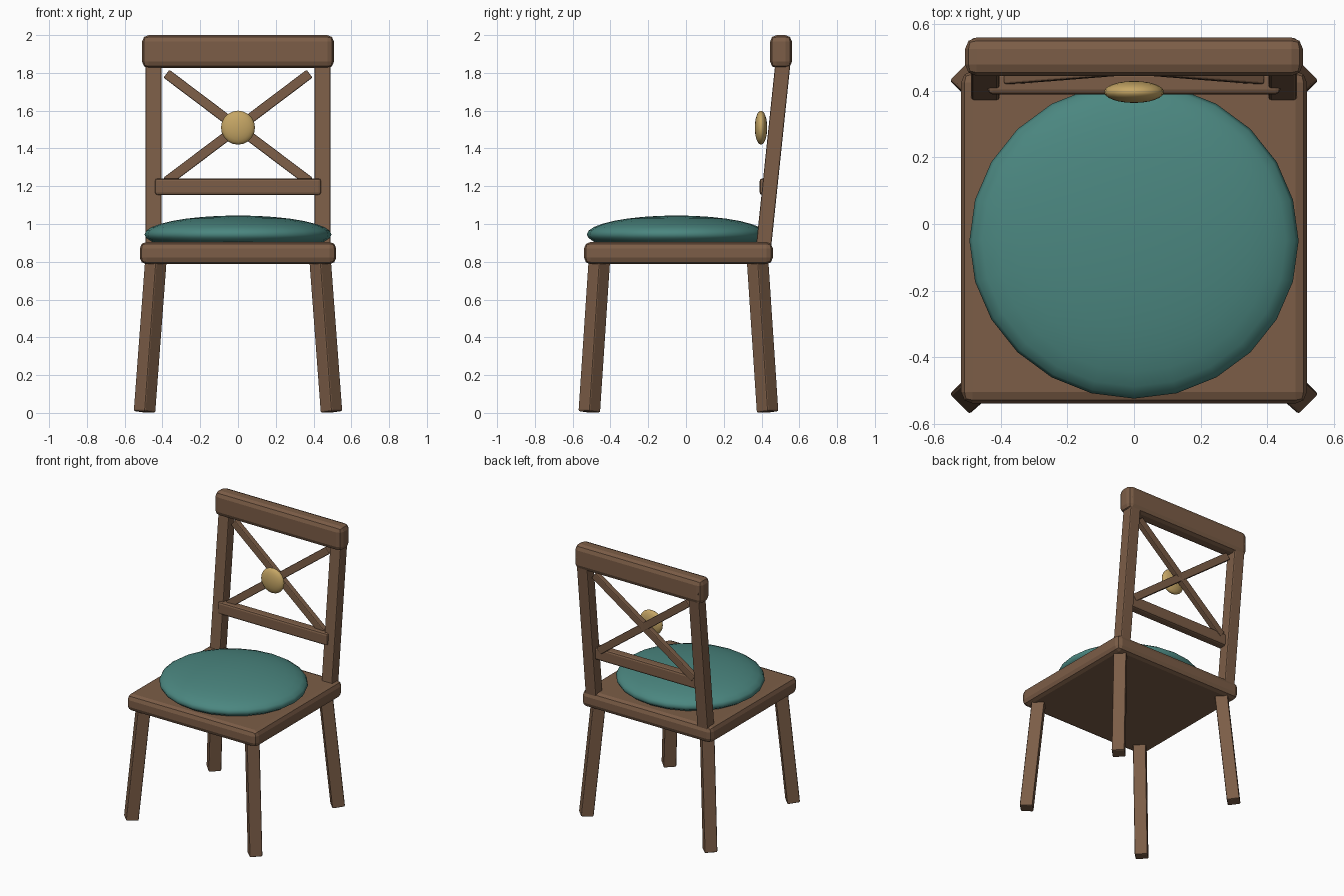
import bpy, bmesh
from mathutils import Matrix, Vector

cube = bpy.data.objects.get("Cube")
if cube:
    bpy.data.objects.remove(cube, do_unlink=True)


def material(name, rgb):
    m = bpy.data.materials.new(name)
    m.use_nodes = True
    m.diffuse_color = (*rgb, 1)
    m.node_tree.nodes["Principled BSDF"].inputs["Base Color"].default_value = (*rgb, 1)
    return m


wood = material("brown wood", (0.2, 0.11, 0.063))
fabric = material("teal fabric", (0.07, 0.24, 0.215))
brass = material("brass", (0.56, 0.38, 0.13))


def finish(name, bm, mat):
    mesh = bpy.data.meshes.new(name)
    bm.to_mesh(mesh)
    bm.free()
    mesh.materials.append(mat)
    obj = bpy.data.objects.new(name, mesh)
    bpy.context.collection.objects.link(obj)
    return obj


def beam(name, start, end, width, depth, bevel, side=(1, 0, 0), segments=2):
    """Bevelled bar between two points; width runs along the side direction."""
    start, end = Vector(start), Vector(end)
    axis = end - start
    z = axis.normalized()
    x = Vector(side)
    x = (x - z * x.dot(z)).normalized()
    y = z.cross(x)
    bm = bmesh.new()
    bmesh.ops.create_cube(bm, size=1)
    bmesh.ops.scale(bm, vec=(width, depth, axis.length), verts=bm.verts)
    bmesh.ops.bevel(bm, geom=bm.edges[:], offset=bevel, segments=segments,
                    profile=0.5, affect='EDGES', clamp_overlap=True)
    turn = Matrix((x, y, z)).transposed().to_4x4()
    bm.transform(Matrix.Translation((start + end) / 2) @ turn)
    return finish(name, bm, wood)


def ellipsoid(name, centre, radii, segments, rings, mat, axis_y=False):
    bm = bmesh.new()
    bmesh.ops.create_uvsphere(bm, u_segments=segments, v_segments=rings, radius=1)
    if axis_y:
        bm.transform(Matrix.Rotation(1.570796, 4, 'X'))
    bm.transform(Matrix.Translation(centre) @ Matrix.Diagonal((*radii, 1)))
    for f in bm.faces:
        f.smooth = True
    return finish(name, bm, mat)


def back_y(z):
    """Depth of the leaning back frame at a given height."""
    return 0.413 + (z - 0.9) * 0.105


# Seat board and cushion
beam("seat", (0, -0.04, 0.787), (0, -0.04, 0.905), 1.04, 1.0, 0.035)
ellipsoid("cushion", (0, -0.05, 0.945), (0.495, 0.475, 0.1), 24, 16, fabric)

# Splayed legs, turned to face the corners
for sx, side_name in ((-1, "right"), (1, "left")):
    for sy, end_name in ((-1, "front"), (1, "back")):
        beam(f"{end_name}_{side_name}_leg",
             (sx * 0.495, -0.04 + sy * 0.472, 0.005),
             (sx * 0.434, -0.04 + sy * 0.418, 0.82),
             0.085, 0.085, 0.008, side=(sx, -sy, 0))

    # Leaning back posts
    beam(f"{side_name}_back_post", (sx * 0.447, back_y(0.86), 0.86),
         (sx * 0.447, back_y(1.92), 1.92), 0.085, 0.08, 0.008)

    # Crossed braces
    low, high = 1.225, 1.795
    beam(f"brace_rising_{side_name}", (-sx * 0.378, back_y(low) - 0.007, low),
         (sx * 0.378, back_y(high) - 0.007, high), 0.04, 0.052, 0.006, side=(0, 1, 0))

# Cross rails
beam("top_rail", (-0.508, 0.503, 1.9125), (0.508, 0.503, 1.9125),
     0.116, 0.175, 0.035, side=(0, 1, 0))
beam("lower_rail", (-0.44, 0.423, 1.197), (0.44, 0.423, 1.197),
     0.066, 0.088, 0.014, side=(0, 1, 0))

# Round ornament in front of the crossing
ellipsoid("medallion", (0, 0.397, 1.51), (0.09, 0.033, 0.09), 20, 12, brass, axis_y=True)
